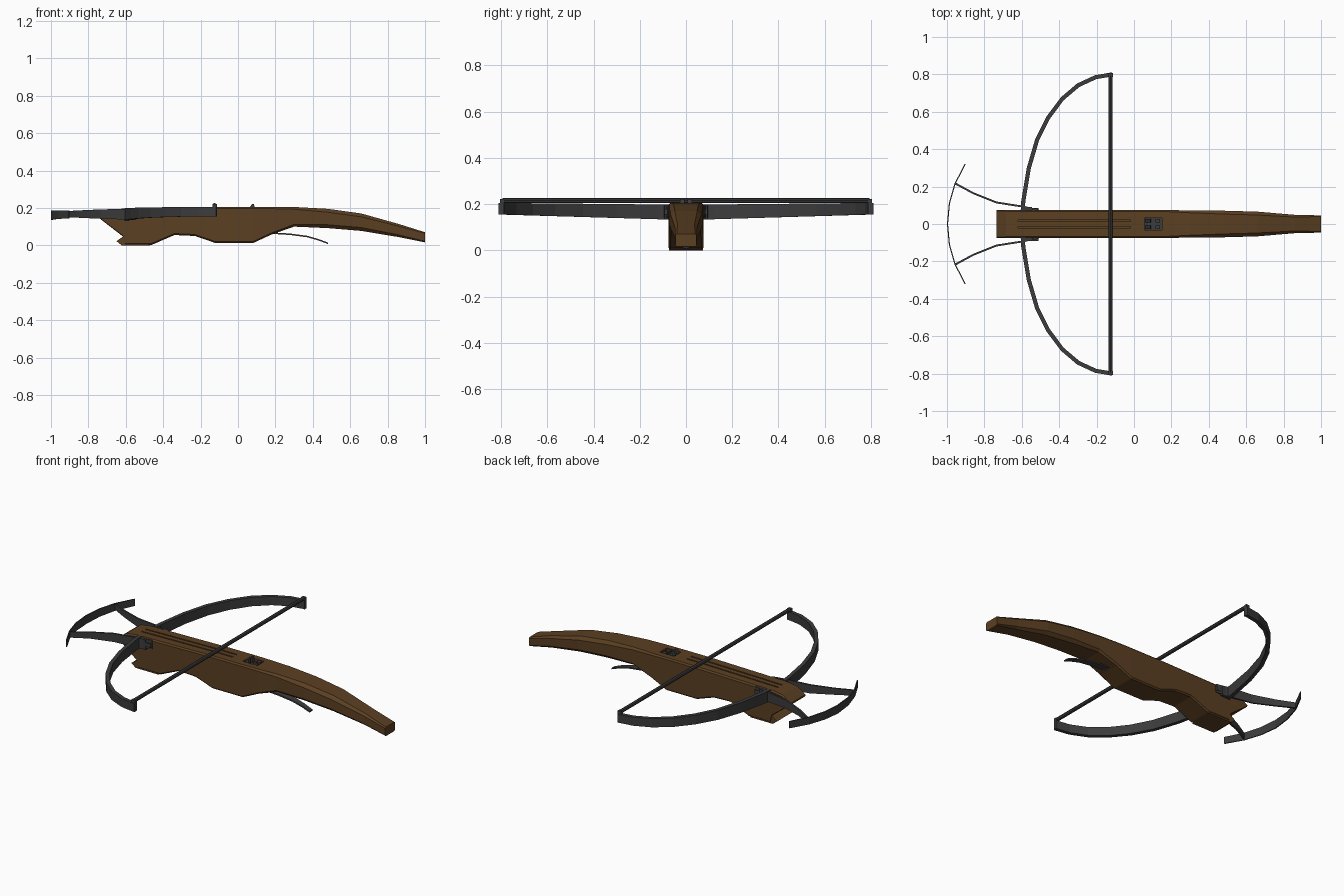
import bpy, bmesh, math
from mathutils import Vector

if "Cube" in bpy.data.objects:
    bpy.data.objects.remove(bpy.data.objects["Cube"])


def material(name, rgb):
    m = bpy.data.materials.new(name)
    m.diffuse_color = (*rgb, 1)
    m.use_nodes = True
    m.node_tree.nodes["Principled BSDF"].inputs["Base Color"].default_value = m.diffuse_color
    return m


WOOD = material("brown_wood", (0.105, 0.05, 0.016))
STEEL = material("dark_steel", (0.045, 0.045, 0.047))


def add(name, bm, mat):
    bmesh.ops.recalc_face_normals(bm, faces=bm.faces)
    me = bpy.data.meshes.new(name)
    bm.to_mesh(me)
    bm.free()
    ob = bpy.data.objects.new(name, me)
    bpy.context.collection.objects.link(ob)
    me.materials.append(mat)
    return ob


def loft(name, rings, mat):
    bm = bmesh.new()
    vs = [[bm.verts.new(p) for p in r] for r in rings]
    n = len(rings[0])
    for a, b in zip(vs, vs[1:]):
        for i in range(n):
            j = (i + 1) % n
            bm.faces.new((a[i], a[j], b[j], b[i]))
    bm.faces.new(vs[0])
    bm.faces.new(vs[-1][::-1])
    return add(name, bm, mat)


def prism(name, profile, y0, y1, mat):
    return loft(name, [[(x, y, z) for x, z in profile] for y in (y0, y1)], mat)


def box(name, x0, x1, y0, y1, z0, z1, mat):
    return prism(name, [(x0, z0), (x1, z0), (x1, z1), (x0, z1)], y0, y1, mat)


def strap(name, path, thick, mat):
    """Upright flat bar along (x, y, z_low, z_high) points."""
    rings = []
    for i, (x, y, lo, hi) in enumerate(path):
        a, b = path[max(i - 1, 0)], path[min(i + 1, len(path) - 1)]
        d = Vector((b[0] - a[0], b[1] - a[1])).normalized() * thick / 2
        rings.append([(x - d.y, y + d.x, lo), (x + d.y, y - d.x, lo),
                      (x + d.y, y - d.x, hi), (x - d.y, y + d.x, hi)])
    return loft(name, rings, mat)


# Stock: top x, z / bottom x, z / half width / chamfer
stations = [
    (-0.735, 0.150, -0.733, 0.138, 0.075, 0.004),
    (-0.685, 0.187, -0.612, 0.045, 0.076, 0.008),
    (-0.620, 0.196, -0.605, 0.003, 0.076, 0.008),
    (-0.460, 0.199, -0.460, 0.003, 0.076, 0.008),
    (-0.340, 0.201, -0.340, 0.055, 0.076, 0.008),
    (-0.230, 0.203, -0.230, 0.050, 0.076, 0.008),
    (-0.120, 0.205, -0.120, 0.012, 0.076, 0.008),
    (0.080, 0.205, 0.080, 0.012, 0.076, 0.008),
    (0.180, 0.205, 0.180, 0.058, 0.075, 0.009),
    (0.300, 0.205, 0.300, 0.100, 0.072, 0.012),
    (0.480, 0.195, 0.480, 0.092, 0.071, 0.018),
    (0.660, 0.170, 0.660, 0.077, 0.066, 0.018),
    (0.860, 0.114, 0.860, 0.044, 0.049, 0.012),
    (1.000, 0.070, 1.000, 0.016, 0.046, 0.006)]
rings = []
for xt, zt, xb, zb, w, c in stations:
    t, b = Vector((xt, zt)), Vector((xb, zb))
    k = min(c / (t - b).length, 0.4)
    hi, lo = t.lerp(b, k), b.lerp(t, k)
    half = [(t, w - c), (hi, w), (lo, w), (b, w - c)]
    rings.append([(p.x, y, p.y) for p, y in half] +
                 [(p.x, -y, p.y) for p, y in reversed(half)])
stock = loft("stock", rings, WOOD)
prism("nose_lip", [(-0.600, 0.055), (-0.617, 0.045), (-0.650, 0.022),
                   (-0.622, 0.0), (-0.470, 0.0), (-0.55, 0.05)],
      -0.073, 0.073, WOOD)

# Bolt grooves and nut pocket cut into the stock
cutters = [prism("groove_cutter", [(-0.62, 0.186), (-0.12, 0.196), (-0.02, 0.196),
                                   (-0.02, 0.25), (-0.62, 0.25)],
                 y - 0.004, y + 0.004, WOOD) for y in (-0.018, 0.018)]
cutters.append(box("pocket_cutter", 0.055, 0.15, -0.033, 0.033, 0.175, 0.25, WOOD))
for c in cutters:
    c.hide_render = True
    c.hide_viewport = True
    c.display_type = 'WIRE'
    m = stock.modifiers.new("cut", 'BOOLEAN')
    m.operation = 'DIFFERENCE'
    m.solver = 'EXACT'
    m.object = c
bpy.context.view_layer.update()
dg = bpy.context.evaluated_depsgraph_get()
stock.data = bpy.data.meshes.new_from_object(stock.evaluated_get(dg))
stock.modifiers.clear()
for c in cutters:
    bpy.data.objects.remove(c)

# Nut that catches the string
box("nut_base", 0.055, 0.15, -0.033, 0.033, 0.170, 0.188, STEEL)
for s in (-1, 1):
    y = 0.017 * s
    prism("nut_prong", [(0.06, 0.185), (0.092, 0.185), (0.085, 0.222), (0.076, 0.222),
                        (0.064, 0.205)], y - 0.01, y + 0.01, STEEL)
    box("nut_stop", 0.115, 0.14, y - 0.01, y + 0.01, 0.185, 0.203, STEEL)

# Bow limbs, brackets and stirrup arms, mirrored
limb = [(-0.595, 0.07), (-0.592, 0.12), (-0.562, 0.30), (-0.518, 0.45), (-0.458, 0.57),
        (-0.383, 0.67), (-0.298, 0.742), (-0.205, 0.785), (-0.115, 0.800)]
arm = [(-0.51, 0.074, 0.145, 0.195), (-0.60, 0.094, 0.138, 0.195),
       (-0.735, 0.115, 0.142, 0.192), (-0.86, 0.165, 0.148, 0.186),
       (-0.958, 0.218, 0.148, 0.180)]
for s in (-1, 1):
    strap("bow_limb", [(x, y * s, 0.133 + 0.022 * (y - 0.07) / 0.73,
                        0.198 + 0.007 * (y - 0.07) / 0.73) for x, y in limb], 0.022, STEEL)
    strap("stirrup_arm", [(x, y * s, lo, hi) for x, y, lo, hi in arm], 0.010, STEEL)
    y0, y1 = sorted((0.07 * s, 0.092 * s))
    box("bow_bracket", -0.60, -0.545, y0, y1, 0.135, 0.193, STEEL)
    box("bracket_tail", -0.55, -0.51, y0, y1 - 0.006 if s > 0 else y1, 0.155, 0.178, STEEL)
    y0, y1 = sorted((0.787 * s, 0.806 * s))
    box("limb_tip", -0.137, -0.113, y0, y1, 0.155, 0.222, STEEL)

# Stirrup hoop at the front
hoop = [(-0.903, 0.32), (-0.957, 0.215), (-0.987, 0.11), (-0.997, 0.0)]
hoop += [(x, -y) for x, y in hoop[-2::-1]]
strap("stirrup_hoop", [(x, y, 0.135 + 0.03 * abs(y), 0.185) for x, y in hoop], 0.006, STEEL)

# Bowstring
loft("bowstring", [[(-0.125 + 0.011 * math.cos(a), y, 0.215 + 0.011 * math.sin(a))
                    for a in [i * math.pi / 4 for i in range(8)]]
                   for y in (-0.795, 0.795)], STEEL)

# Trigger lever
lever = [(0.17, 0.066, 0.020), (0.28, 0.059, 0.020), (0.37, 0.047, 0.018),
         (0.43, 0.030, 0.016), (0.48, 0.011, 0.014)]
loft("trigger_lever", [[(x, -w, z - 0.004), (x, w, z - 0.004), (x, w, z + 0.004),
                        (x, -w, z + 0.004)] for x, z, w in lever], STEEL)
